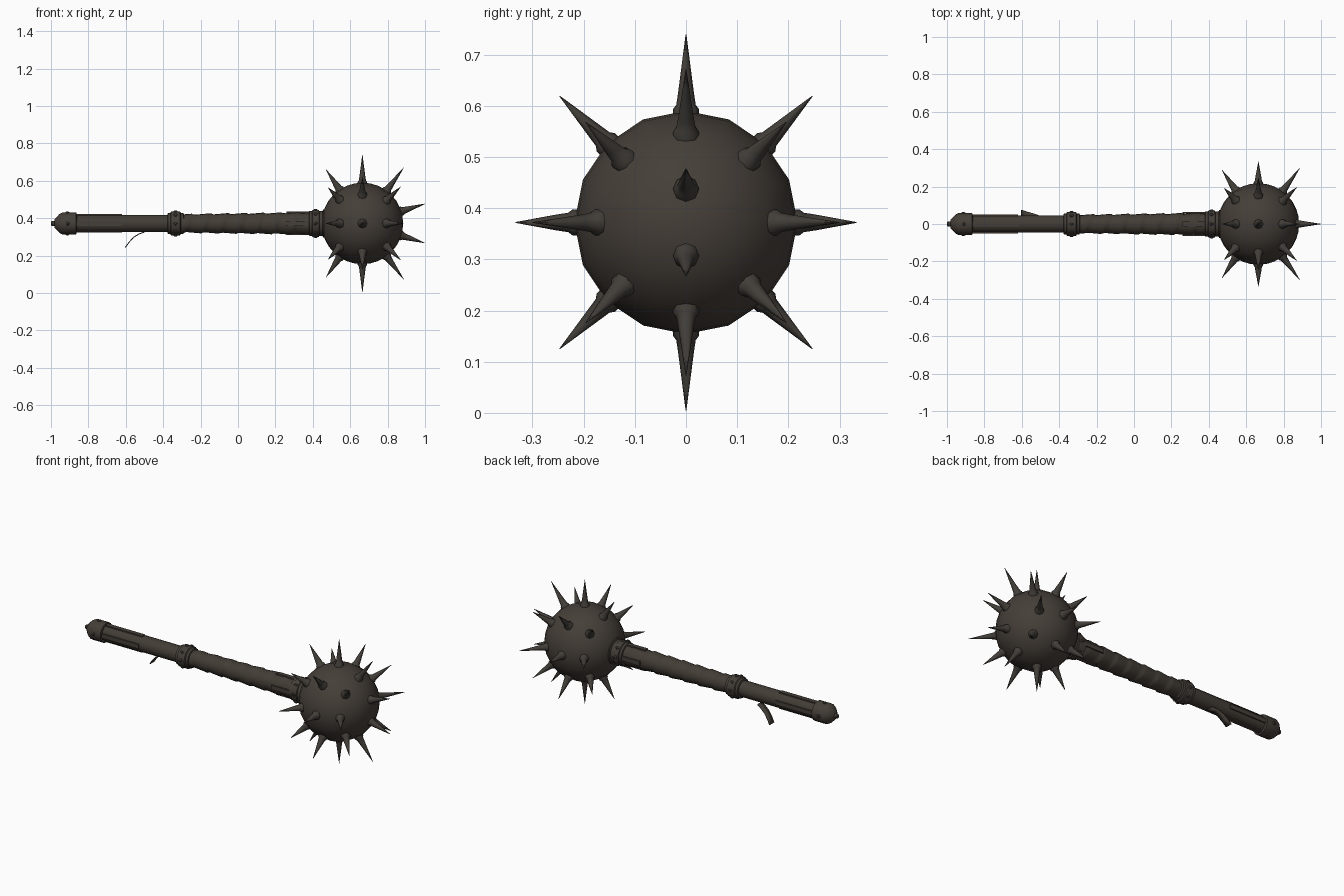
import bpy, bmesh, math
from mathutils import Vector, Matrix

if "Cube" in bpy.data.objects:
    bpy.data.objects.remove(bpy.data.objects["Cube"])

AX = 0.372                       # height of the handle axis
BALL = Vector((0.665, 0, AX))
R = 0.218


def mat(name, col):
    m = bpy.data.materials.new(name)
    m.diffuse_color = (*col, 1)
    m.use_nodes = True
    m.node_tree.nodes["Principled BSDF"].inputs["Base Color"].default_value = m.diffuse_color
    return m


IRON = mat("dark iron", (0.060, 0.049, 0.040))
SPIKE = mat("spike iron", (0.054, 0.048, 0.040))
LEATHER = mat("old leather", (0.056, 0.046, 0.036))


def finish(name, bm, material, angle=40):
    bmesh.ops.recalc_face_normals(bm, faces=bm.faces)
    me = bpy.data.meshes.new(name)
    bm.to_mesh(me)
    bm.free()
    ob = bpy.data.objects.new(name, me)
    bpy.context.collection.objects.link(ob)
    me.materials.append(material)
    bpy.ops.object.select_all(action='DESELECT')
    ob.select_set(True)
    bpy.context.view_layer.objects.active = ob
    bpy.ops.object.shade_smooth_by_angle(angle=math.radians(angle))
    return ob


def lathe(bm, profile, sides, matrix, radius_offset=None):
    """Spin (along, radius) points around local z, capping both ends."""
    rings = []
    for t, r in profile:
        ring = []
        for i in range(sides):
            a = 2 * math.pi * i / sides
            rr = r + (radius_offset(t, a) if radius_offset else 0)
            ring.append(bm.verts.new(matrix @ Vector((rr * math.cos(a), rr * math.sin(a), t))))
        rings.append(ring)
    for p, q in zip(rings, rings[1:]):
        for i in range(sides):
            j = (i + 1) % sides
            bm.faces.new((p[i], p[j], q[j], q[i]))
    bm.faces.new(rings[0][::-1])
    bm.faces.new(rings[-1])


def aim(origin, direction):
    return Matrix.Translation(origin) @ Vector(direction).to_track_quat('Z', 'Y').to_matrix().to_4x4()


ALONG = Matrix.Translation((0, 0, AX)) @ Matrix.Rotation(math.pi / 2, 4, 'Y')

# ball
bm = bmesh.new()
bmesh.ops.create_uvsphere(bm, u_segments=16, v_segments=16, radius=R,
                          matrix=Matrix.Translation(BALL) @ Matrix.Rotation(math.pi / 2, 4, 'Y'))
finish("ball", bm, IRON, 60)

# spikes: (tip distance, direction)
spikes = []
for i in range(8):
    a = i * math.pi / 4
    y, z = math.cos(a), math.sin(a)
    card = i % 2 == 0
    middle = 0.349 if not card else (0.333 if i % 4 == 0 else 0.367)
    spikes.append((middle, (0, y, z)))
    lat = math.radians(36.5)
    spikes.append((0.372 if card else 0.345, (math.sin(lat), y * math.cos(lat), z * math.cos(lat))))
    lat = math.radians(-34)
    spikes.append((0.347 if card else 0.327, (math.sin(lat), y * math.cos(lat), z * math.cos(lat))))
for s in (-1, 1):
    spikes.append((0.351, (0.335, 0, s * 0.105)))
bm = bmesh.new()
for tip, d in spikes:
    lathe(bm, [(R - 0.015, 0.026), (R + 0.004, 0.025), (R + 0.012, 0.019),
               (R + 0.035, 0.0155), (tip, 0.0008)], 8, aim(BALL, d))
finish("spikes", bm, SPIKE, 50)

# wooden grip
bm = bmesh.new()
lathe(bm, [(-0.90, 0.046), (-0.35, 0.046)], 12, ALONG)
finish("grip", bm, LEATHER)

# spiral leather wrap, each turn overlapping the next
def step(t, a):
    return 0.007 * ((t / 0.095 + a / (2 * math.pi)) % 1.0)

bm = bmesh.new()
n = 72
lathe(bm, [(-0.31 + 0.75 * i / n, 0.045 + 0.011 * i / n) for i in range(n + 1)], 16, ALONG, step)
finish("leather_wrap", bm, LEATHER, 35)

# metal straps running out of the pommel and the neck
bm = bmesh.new()
for i in range(4):
    rot = Matrix.Rotation(i * math.pi / 2, 4, 'X')
    for x0, x1, r in ((-0.88, -0.62, 0.0455), (0.26, 0.42, 0.059)):
        m = Matrix.Translation((0, 0, AX)) @ rot @ Matrix.Translation(((x0 + x1) / 2, 0, r))
        bmesh.ops.create_cube(bm, size=1, matrix=m @ Matrix.Diagonal((x1 - x0, 0.026, 0.008, 1)))
finish("side_straps", bm, IRON)

# pommel, middle collar and neck collar
for name, prof in (
    ("pommel", [(-1.0, 0.009), (-0.995, 0.013), (-0.982, 0.013), (-0.98, 0.024), (-0.955, 0.050),
                (-0.94, 0.058), (-0.865, 0.058), (-0.862, 0.046)]),
    ("middle_collar", [(-0.378, 0.046), (-0.375, 0.056), (-0.362, 0.057), (-0.358, 0.064),
                       (-0.310, 0.064), (-0.306, 0.057), (-0.292, 0.056), (-0.289, 0.046)]),
    ("neck_collar", [(0.378, 0.055), (0.381, 0.066), (0.395, 0.066), (0.398, 0.072), (0.432, 0.072),
                     (0.435, 0.066), (0.452, 0.066), (0.455, 0.075), (0.480, 0.075), (0.50, 0.06)]),
):
    bm = bmesh.new()
    lathe(bm, prof, 16, ALONG)
    finish(name, bm, IRON, 35)

# rivets around the metal fittings
bm = bmesh.new()
for x, r, count in ((-0.912, 0.057, 4), (-0.334, 0.063, 8), (0.415, 0.071, 8)):
    for i in range(count):
        a = 2 * math.pi * i / count
        d = Vector((0, math.cos(a), math.sin(a)))
        lathe(bm, [(-0.004, 0.011), (0.003, 0.010), (0.007, 0.005)], 8,
              aim(Vector((x, 0, AX)) + d * r, d))
finish("rivets", bm, SPIKE)

# loose leather strip hanging under the grip
bm = bmesh.new()
path = [(-0.50, 0.328, 0.0), (-0.53, 0.318, 0.012), (-0.56, 0.300, 0.02),
        (-0.585, 0.272, 0.027), (-0.605, 0.245, 0.034)]
rows = [[bm.verts.new((x, y0 + w, z)) for w in (0.0, 0.042)] for x, z, y0 in path]
for p, q in zip(rows, rows[1:]):
    bm.faces.new((p[0], p[1], q[1], q[0]))
strip = finish("loose_strip", bm, LEATHER)
sol = strip.modifiers.new("thickness", 'SOLIDIFY')
sol.thickness = 0.005
